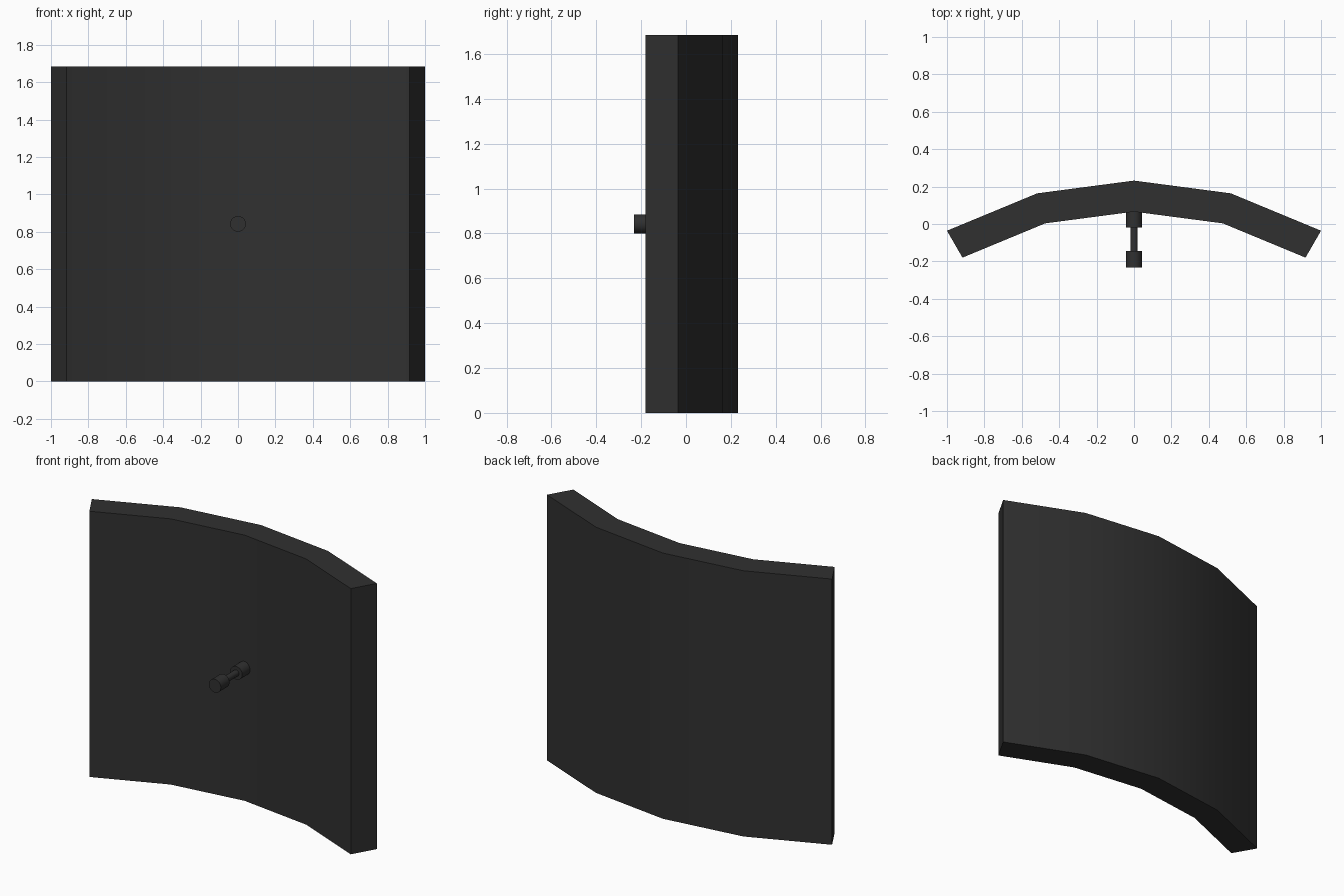
import bpy, bmesh, math
from mathutils import Matrix

if "Cube" in bpy.data.objects:
    bpy.data.objects.remove(bpy.data.objects["Cube"])

HEIGHT = 1.685
CENTRE_Y = -1.768          # centre of the panel's arc
R_OUT, R_IN = 2.0, 1.834

charcoal = bpy.data.materials.new("charcoal")
charcoal.diffuse_color = (0.03, 0.03, 0.03, 1)
charcoal.use_nodes = True
charcoal.node_tree.nodes["Principled BSDF"].inputs["Base Color"].default_value = charcoal.diffuse_color


def add_object(name, bm):
    bmesh.ops.recalc_face_normals(bm, faces=bm.faces)
    mesh = bpy.data.meshes.new(name)
    bm.to_mesh(mesh)
    bm.free()
    mesh.materials.append(charcoal)
    ob = bpy.data.objects.new(name, mesh)
    bpy.context.collection.objects.link(ob)
    bpy.ops.object.select_all(action='DESELECT')
    ob.select_set(True)
    bpy.context.view_layer.objects.active = ob
    bpy.ops.object.shade_smooth_by_angle(angle=math.radians(30))
    return ob


def arc(radius, angles):
    return [(radius * math.sin(math.radians(a)),
             CENTRE_Y + radius * math.cos(math.radians(a))) for a in angles]


def cylinder(name, radius, y0, y1):
    # cylinder lying along y at mid height
    bm = bmesh.new()
    place = (Matrix.Translation((0, (y0 + y1) / 2, HEIGHT / 2))
             @ Matrix.Rotation(math.pi / 2, 4, 'X'))
    bmesh.ops.create_cone(bm, cap_ends=True, segments=32, radius1=radius,
                          radius2=radius, depth=y1 - y0, matrix=place)
    return add_object(name, bm)


# Curved shield panel: four 15 degree segments
angles = [-30, -15, 0, 15, 30]
bm = bmesh.new()
rings = []
for z in (0, HEIGHT):
    rings.append([[bm.verts.new((x, y, z)) for x, y in arc(r, angles)]
                  for r in (R_OUT, R_IN)])
(lo_out, lo_in), (hi_out, hi_in) = rings
for i in range(4):
    for a, b in ((lo_out, hi_out), (lo_in, hi_in), (lo_out, lo_in), (hi_out, hi_in)):
        bm.faces.new((a[i], a[i + 1], b[i + 1], b[i]))
for i in (0, 4):
    bm.faces.new((lo_out[i], lo_in[i], hi_in[i], hi_out[i]))
add_object("curved_panel", bm)

# Handle: mount, thin stem and end knob
cylinder("handle_mount", 0.042, -0.018, 0.075)
cylinder("handle_stem", 0.02, -0.15, -0.01)
cylinder("handle_knob", 0.042, -0.232, -0.145)
